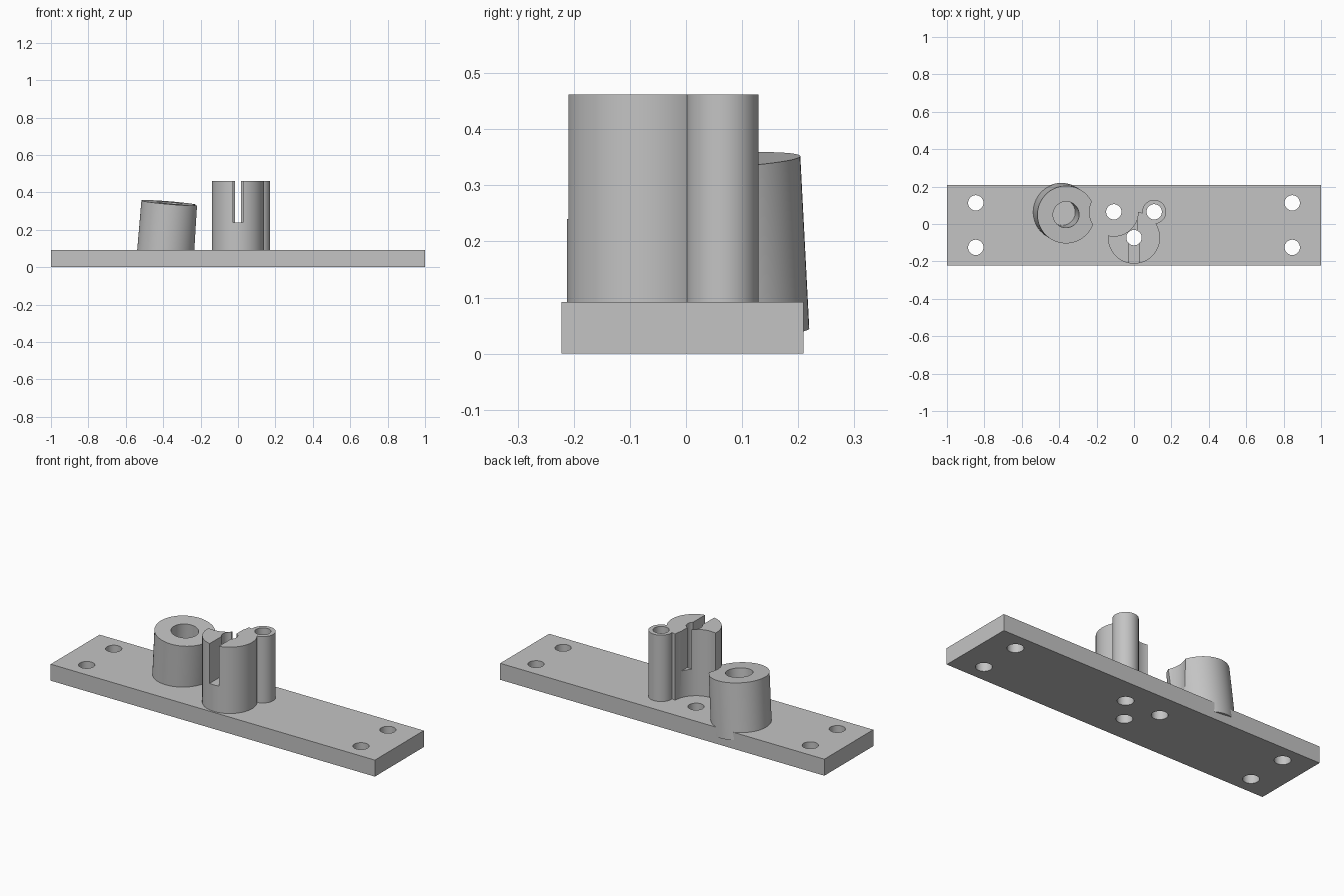
import bpy
from mathutils import Vector

if "Cube" in bpy.data.objects:
    bpy.data.objects.remove(bpy.data.objects["Cube"], do_unlink=True)

GREY = (0.55, 0.55, 0.55, 1)
material = bpy.data.materials.new("plain grey")
material.use_nodes = True
material.diffuse_color = GREY
material.node_tree.nodes["Principled BSDF"].inputs["Base Color"].default_value = GREY

PLATE_TOP, BOSS_TOP = 0.092, 0.462
HOLE_R = 0.041
MAIN, PIN, CLEARANCE = (0, -0.073), (0.108, 0.065), (-0.108, 0.065)


def box(name, low, high):
    low, high = Vector(low), Vector(high)
    bpy.ops.mesh.primitive_cube_add(size=1, location=(low + high) / 2)
    ob = bpy.context.object
    ob.name = name
    ob.scale = high - low
    bpy.ops.object.transform_apply(location=False, rotation=False, scale=True)
    return ob


def cylinder(name, start, end, radius):
    start, end = Vector(start), Vector(end)
    axis = end - start
    bpy.ops.mesh.primitive_cylinder_add(
        vertices=72, radius=radius, depth=axis.length, location=(start + end) / 2,
        rotation=axis.to_track_quat("Z", "Y").to_euler())
    bpy.context.object.name = name
    return bpy.context.object


def upright(name, centre, radius, bottom, top):
    return cylinder(name, (*centre, bottom), (*centre, top), radius)


def combine(target, others, operation="DIFFERENCE"):
    bpy.context.view_layer.objects.active = target
    for other in others:
        mod = target.modifiers.new("combine", "BOOLEAN")
        mod.operation, mod.object, mod.solver = operation, other, "EXACT"
        bpy.ops.object.modifier_apply(modifier=mod.name)
        bpy.data.objects.remove(other, do_unlink=True)


def finish(ob):
    ob.data.materials.clear()
    ob.data.materials.append(material)
    bpy.ops.object.select_all(action="DESELECT")
    ob.select_set(True)
    bpy.context.view_layer.objects.active = ob
    bpy.ops.object.shade_smooth_by_angle()


# Base plate with corner screw holes and three central holes
plate = box("base_plate", (-1, -0.222, 0), (1, 0.209, PLATE_TOP))
spots = [(x, y) for x in (-0.846, 0.846) for y in (-0.125, 0.113)]
combine(plate, [upright("drill", p, HOLE_R, -0.1, 0.2)
                for p in spots + [MAIN, PIN, CLEARANCE]])
finish(plate)

# Upright boss: large post merged with a small pin tube
boss = upright("slotted_boss", MAIN, 0.139, PLATE_TOP, BOSS_TOP)
combine(boss, [upright("pin", PIN, 0.064, PLATE_TOP, BOSS_TOP)], "UNION")
combine(boss, [
    upright("bore", MAIN, HOLE_R, 0, 0.6),
    upright("pin_bore", PIN, HOLE_R, 0, 0.6),
    upright("scoop", CLEARANCE, 0.13, 0, 0.6),
    box("front_slot", (-0.028, -0.3, 0.24), (0.028, MAIN[1], 0.6)),
    box("rear_slot", (-0.015, -0.1, 0.24), (0.015, 0.1, 0.6)),
])
finish(boss)

# Leaning tube, sunk into the plate and scooped for clearance
axis = Vector((0.085, -0.052, 1))
top = Vector((-0.363, 0.05, 0.344))
tube = cylinder("leaning_tube", top - axis * 0.307, top, 0.154)
combine(tube, [
    cylinder("tube_bore", top - axis * 0.5, top + axis * 0.1, 0.07),
    upright("scoop", CLEARANCE, 0.13, PLATE_TOP, 0.6),
])
finish(tube)
